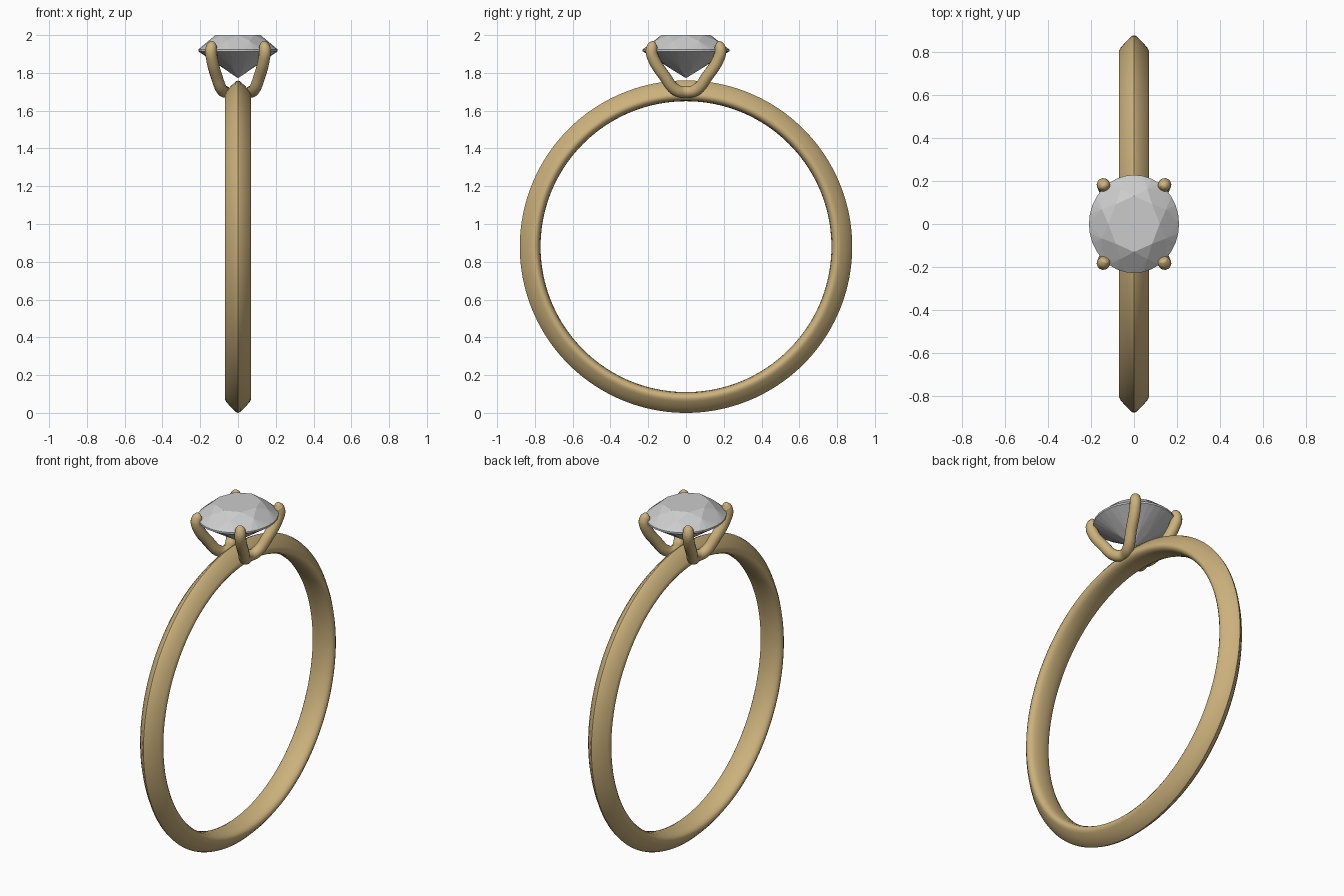
import bpy, bmesh
from math import sin, cos, pi, radians

if "Cube" in bpy.data.objects:
    bpy.data.objects.remove(bpy.data.objects["Cube"])

gold = bpy.data.materials.new("gold")
gold.diffuse_color = (0.60, 0.44, 0.20, 1)
gold.use_nodes = True
gold.node_tree.nodes["Principled BSDF"].inputs["Base Color"].default_value = gold.diffuse_color


def finish(name, bm, mat=None, smooth=None):
    bmesh.ops.recalc_face_normals(bm, faces=bm.faces[:])
    me = bpy.data.meshes.new(name)
    bm.to_mesh(me)
    bm.free()
    ob = bpy.data.objects.new(name, me)
    bpy.context.collection.objects.link(ob)
    if mat:
        me.materials.append(mat)
    if smooth:
        smooth_object(ob, smooth)
    return ob


def smooth_object(ob, angle):
    bpy.ops.object.select_all(action='DESELECT')
    ob.select_set(True)
    bpy.context.view_layer.objects.active = ob
    bpy.ops.object.shade_smooth_by_angle(angle=radians(angle))


# Band: knife-edge profile (x, radius) swept around the finger hole
CZ = 0.88
half = [(0.012, 0.875), (0.04, 0.848), (0.064, 0.819), (0.07, 0.806), (0.07, 0.795),
        (0.062, 0.783), (0.045, 0.775), (0.02, 0.771)]
profile = [(0, 0.88)] + half + [(0, 0.77)] + [(-x, r) for x, r in reversed(half)]
STEPS = 160
bm = bmesh.new()
rings = []
for i in range(STEPS):
    a = 2 * pi * i / STEPS
    rings.append([bm.verts.new((x, r * sin(a), CZ + r * cos(a))) for x, r in profile])
n = len(profile)
for i in range(STEPS):
    p, q = rings[i], rings[(i + 1) % STEPS]
    for j in range(n):
        k = (j + 1) % n
        bm.faces.new((p[j], p[k], q[k], q[j]))
finish("band", bm, gold, 40)

# Prongs: one U-shaped wire on each side of the band, claws tapering to round tips
arm = [(0.084, 0.05, 1.708, 1.0), (0.115, 0.115, 1.785, 1.0), (0.138, 0.172, 1.875, 1.0),
       (0.143, 0.183, 1.918, 1.0), (0.139, 0.176, 1.943, 0.9), (0.136, 0.168, 1.955, 0.6),
       (0.134, 0.163, 1.959, 0.1)]
path = [(x, -y, z, r) for x, y, z, r in reversed(arm)] + [(0.068, 0, 1.70, 1.0)] + arm
for side, label in ((-1, "left"), (1, "right")):
    cu = bpy.data.curves.new(label + "_prongs", 'CURVE')
    cu.dimensions = '3D'
    cu.bevel_depth = 0.031
    cu.bevel_resolution = 5
    cu.use_fill_caps = True
    cu.resolution_u = 8
    sp = cu.splines.new('BEZIER')
    sp.bezier_points.add(len(path) - 1)
    for pt, (x, y, z, r) in zip(sp.bezier_points, path):
        pt.co = (side * x, y, z)
        pt.radius = r
        pt.handle_left_type = pt.handle_right_type = 'AUTO'
    cu.materials.append(gold)
    ob = bpy.data.objects.new(label + "_prongs", cu)
    bpy.context.collection.objects.link(ob)
    bpy.ops.object.select_all(action='DESELECT')
    ob.select_set(True)
    bpy.context.view_layer.objects.active = ob
    bpy.ops.object.convert(target='MESH')
    smooth_object(bpy.context.object, 50)

# Gem: brilliant cut, slightly longer in y, flat facets
RX, RY = 0.21, 0.229
bm = bmesh.new()


def ring(count, f, z, offset=0.0):
    out = []
    for i in range(count):
        a = 2 * pi * (i + offset) / count
        out.append(bm.verts.new((RX * f * cos(a), RY * f * sin(a), z)))
    return out


table = ring(8, 0.57, 2.0)
star = ring(8, 0.77, 1.969, 0.5)
upper = ring(32, 1.0, 1.924)
lower = ring(32, 1.0, 1.914)
pav = ring(8, 0.32, 1.819, 0.5)
culet = bm.verts.new((0, 0, 1.772))
bm.faces.new(table)
for i in range(8):
    k, h = (i + 1) % 8, i - 1
    bm.faces.new((table[i], star[i], table[k]))                # star facets
    bm.faces.new((table[i], star[h], upper[4 * i], star[i]))   # crown kites
    bm.faces.new((culet, pav[h], lower[4 * i], pav[i]))        # pavilion kites
    for j in range(4 * i, 4 * i + 4):
        m = (j + 1) % 32
        bm.faces.new((star[i], upper[j], upper[m]))            # upper girdle facets
        bm.faces.new((pav[i], lower[m], lower[j]))             # lower girdle facets
        bm.faces.new((upper[j], lower[j], lower[m], upper[m]))  # girdle
finish("gem", bm)
